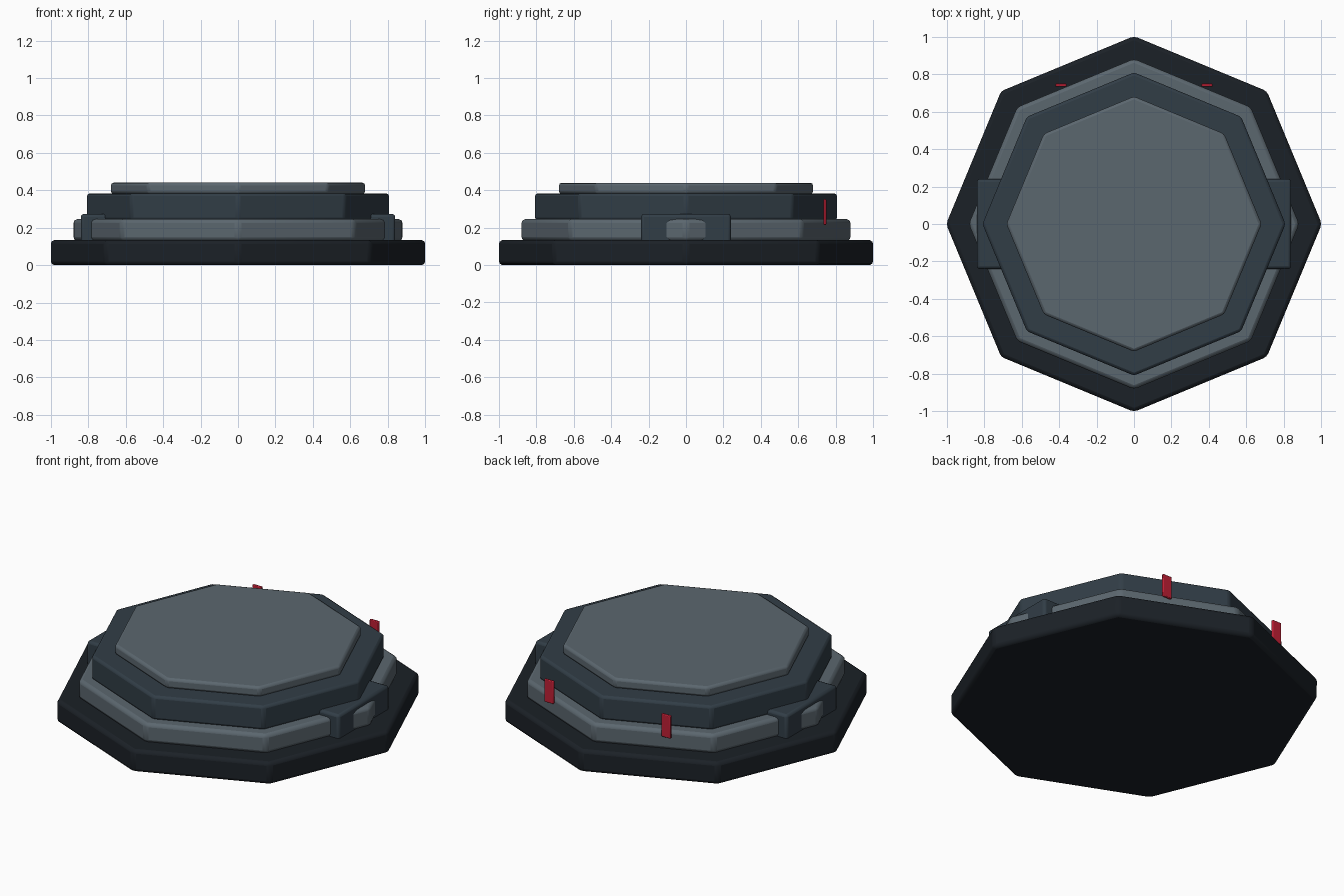
import bpy

if "Cube" in bpy.data.objects:
    bpy.data.objects.remove(bpy.data.objects["Cube"])


def material(name, rgb):
    m = bpy.data.materials.new(name)
    m.diffuse_color = (*rgb, 1)
    m.use_nodes = True
    m.node_tree.nodes["Principled BSDF"].inputs["Base Color"].default_value = m.diffuse_color
    return m


BLACK = material("near_black", (0.011, 0.015, 0.020))
SLATE = material("dark_slate", (0.031, 0.047, 0.062))
GREY = material("steel_grey", (0.105, 0.135, 0.158))
RED = material("red", (0.53, 0.014, 0.036))


def finish(obj, name, mat, bevel):
    obj.name = name
    obj.data.materials.append(mat)
    mod = obj.modifiers.new("soft_edges", "BEVEL")
    mod.width = bevel
    mod.segments = 2
    mod.limit_method = "ANGLE"
    bpy.ops.object.shade_smooth_by_angle()


def octagon(name, radius, z0, z1, mat, bevel):
    bpy.ops.mesh.primitive_cylinder_add(
        vertices=8, radius=radius, depth=z1 - z0, location=(0, 0, (z0 + z1) / 2))
    finish(bpy.context.object, name, mat, bevel)


def box(name, lo, hi, mat, bevel):
    centre = [(a + b) / 2 for a, b in zip(lo, hi)]
    bpy.ops.mesh.primitive_cube_add(size=1, location=centre)
    obj = bpy.context.object
    obj.scale = [b - a for a, b in zip(lo, hi)]
    bpy.ops.object.transform_apply(location=False, rotation=False, scale=True)
    finish(obj, name, mat, bevel)


# Stacked octagonal tiers, corners on the axes
octagon("base_plate", 1.004, 0.0, 0.133, BLACK, 0.02)
octagon("lower_tier", 0.883, 0.13, 0.245, GREY, 0.02)
octagon("upper_tier", 0.81, 0.24, 0.383, SLATE, 0.015)
octagon("top_plate", 0.682, 0.38, 0.44, GREY, 0.015)

for side, s in (("left", -1), ("right", 1)):
    # Clamp block over the side corner of the lower tier
    xs = sorted((s * 0.68, s * 0.84))
    box(side + "_clamp", (xs[0], -0.24, 0.02), (xs[1], 0.24, 0.273), SLATE, 0.015)
    # Red tab on the back
    box(side + "_tab", (s * 0.39 - 0.03, 0.735, 0.215), (s * 0.39 + 0.03, 0.75, 0.352), RED, 0.004)
